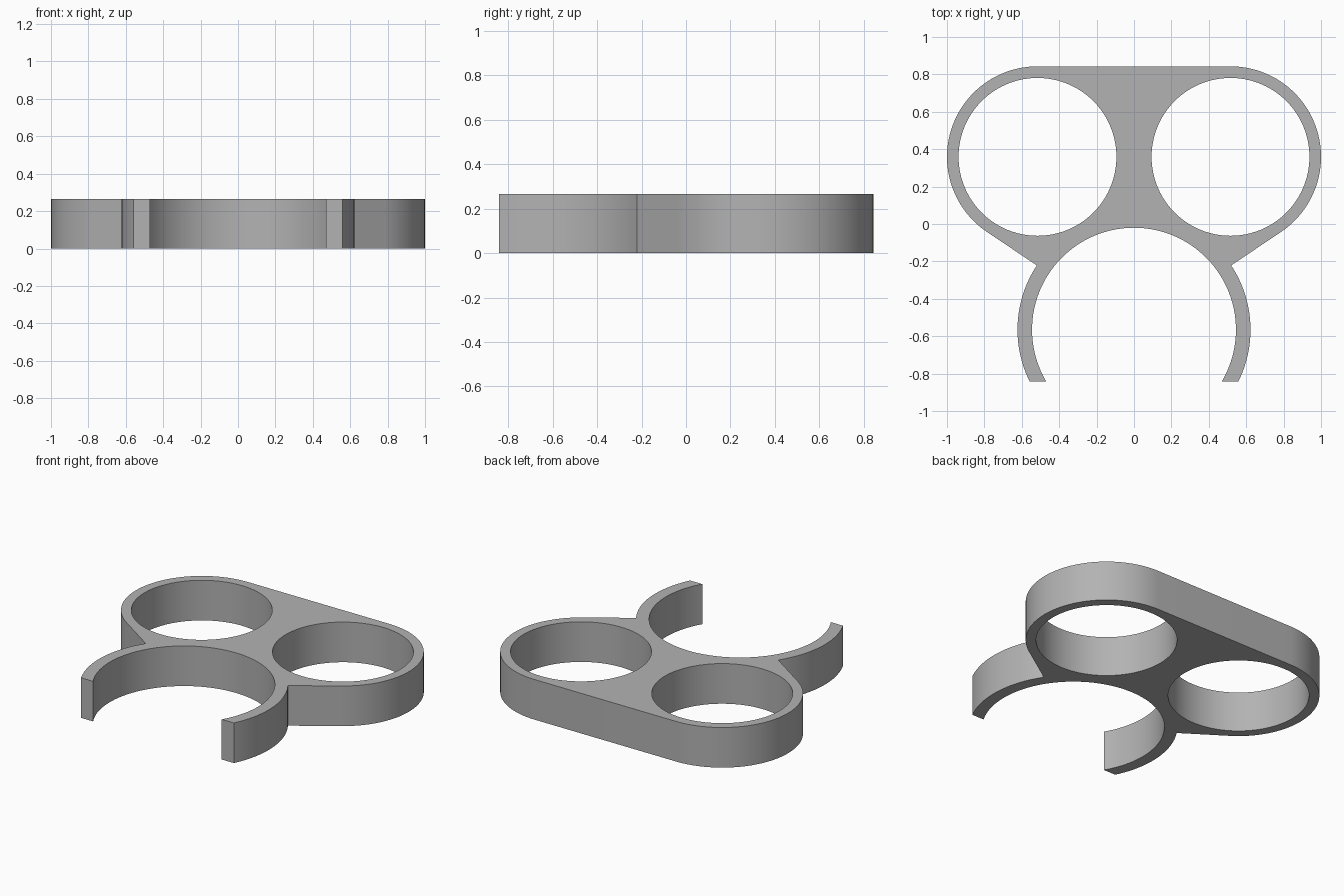
import bpy, bmesh
from math import sin, cos, asin, acos, atan2, radians, pi, hypot

cube = bpy.data.objects.get("Cube")
if cube:
    bpy.data.objects.remove(cube, do_unlink=True)

HEIGHT = 0.265
RING_X, RING_Y, HOLE_R, RING_R = 0.516, 0.359, 0.422, 0.484   # the two closed rings
CLIP_Y, CLIP_IN, CLIP_OUT = -0.565, 0.545, 0.623              # the open clip
END_Y = -0.841                                                # flat ends of the clip
CORNER = (0.52, -0.221)                                       # where web meets clip


def arc(cx, cy, r, a0, a1, n):
    return [(cx + r * cos(a0 + (a1 - a0) * i / n),
             cy + r * sin(a0 + (a1 - a0) * i / n)) for i in range(n + 1)]


# Half outline: ring arc, tangent web, clip outside, clip inside
dx, dy = CORNER[0] - RING_X, CORNER[1] - RING_Y
tangent = atan2(dy, dx) + acos(RING_R / hypot(dx, dy))
start = atan2(CORNER[1] - CLIP_Y, CORNER[0])
drop = END_Y - CLIP_Y
half = arc(RING_X, RING_Y, RING_R, radians(90), tangent, 48)
half += arc(0, CLIP_Y, CLIP_OUT, start, asin(drop / CLIP_OUT), 24)
half += arc(0, CLIP_Y, CLIP_IN, asin(drop / CLIP_IN), radians(90), 40)
outline = half + [(-x, y) for x, y in reversed(half[:-1])]
holes = [arc(s * RING_X, RING_Y, HOLE_R, 0, 2 * pi, 96)[:-1] for s in (-1, 1)]

# Fill the profile around the holes and extrude it
bm = bmesh.new()
edges = []
for loop in [outline] + holes:
    vs = [bm.verts.new((x, y, 0)) for x, y in loop]
    edges += [bm.edges.new((vs[i - 1], vs[i])) for i in range(len(vs))]
bmesh.ops.triangle_fill(bm, edges=edges, use_beauty=True, use_dissolve=False)
result = bmesh.ops.extrude_face_region(bm, geom=bm.faces[:], use_keep_orig=True)
top = [g for g in result["geom"] if isinstance(g, bmesh.types.BMVert)]
bmesh.ops.translate(bm, verts=top, vec=(0, 0, HEIGHT))
bmesh.ops.recalc_face_normals(bm, faces=bm.faces[:])

mesh = bpy.data.meshes.new("double_ring_clip")
bm.to_mesh(mesh)
bm.free()
holder = bpy.data.objects.new("double_ring_clip", mesh)
bpy.context.collection.objects.link(holder)

# Plain grey material
grey = bpy.data.materials.new("plain grey")
grey.use_nodes = True
colour = (0.45, 0.45, 0.45, 1)
grey.diffuse_color = colour
grey.node_tree.nodes["Principled BSDF"].inputs["Base Color"].default_value = colour
mesh.materials.append(grey)

# Smooth walls with crisp rims
bpy.ops.object.select_all(action="DESELECT")
holder.select_set(True)
bpy.context.view_layer.objects.active = holder
bpy.ops.object.shade_smooth_by_angle(angle=radians(30))
